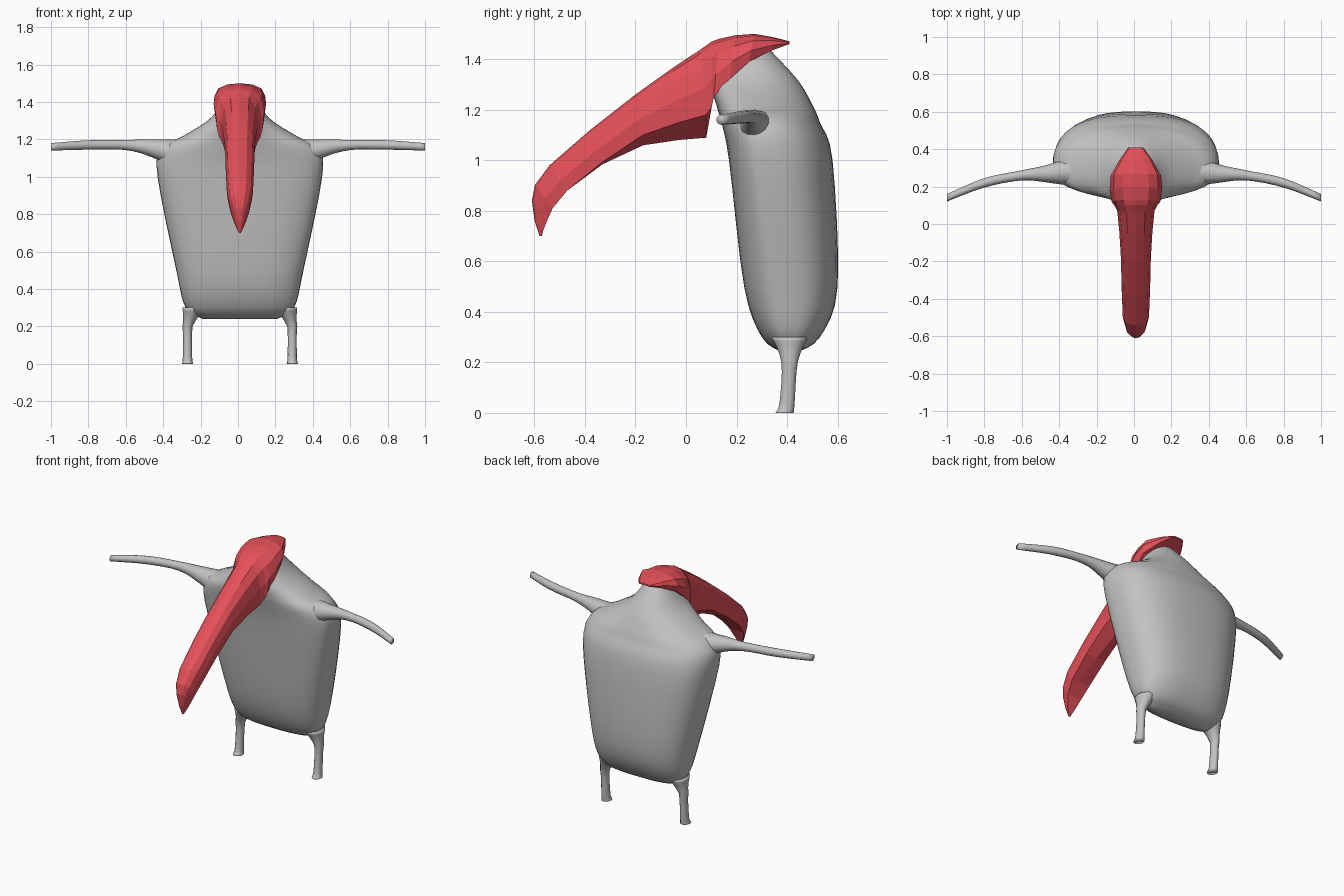
import bpy, bmesh
from math import sin, cos, tau
from mathutils import Vector

cube = bpy.data.objects.get("Cube")
if cube:
    bpy.data.objects.remove(cube)

CENTRE = 0.01  # centre line of body and beak


def material(name, red, green, blue):
    mat = bpy.data.materials.new(name)
    mat.use_nodes = True
    mat.diffuse_color = (red, green, blue, 1)
    shader = mat.node_tree.nodes["Principled BSDF"]
    shader.inputs["Base Color"].default_value = mat.diffuse_color
    return mat


GREY = material("light grey", 0.54, 0.54, 0.54)
RED = material("coral red", 0.78, 0.08, 0.1)


def spline(rows, steps):
    """Pass a smooth curve through rows of measurements and resample it."""
    rows = [Vector(row) for row in rows]
    result = []
    for i in range(len(rows) - 1):
        start, end = rows[i], rows[i + 1]
        before = rows[max(i - 1, 0)]
        after = rows[min(i + 2, len(rows) - 1)]
        leave, arrive = (end - before) / 2, (after - start) / 2
        for step in range(steps):
            t = step / steps
            ease = t * t * (3 - 2 * t)
            result.append(start.lerp(end, ease)
                          + leave * t * (1 - t) ** 2
                          - arrive * t * t * (1 - t))
    return result + [rows[-1]]


def loft(name, rings, mat, smooth=True):
    """Skin closed rings of points and cap both ends."""
    bm = bmesh.new()
    loops = [[bm.verts.new(point) for point in ring] for ring in rings]
    for lower, upper in zip(loops, loops[1:]):
        for i in range(len(lower)):
            bm.faces.new((lower[i - 1], lower[i], upper[i], upper[i - 1]))
    bm.faces.new(loops[0])
    bm.faces.new(loops[-1])
    bmesh.ops.recalc_face_normals(bm, faces=bm.faces)
    mesh = bpy.data.meshes.new(name)
    bm.to_mesh(mesh)
    bm.free()
    mesh.materials.append(mat)
    obj = bpy.data.objects.new(name, mesh)
    bpy.context.collection.objects.link(obj)
    if smooth:
        mesh.shade_smooth()


def circle(count):
    """Unit circle as pairs of cosine and sine."""
    return [(cos(tau * i / count), sin(tau * i / count)) for i in range(count)]


def squarer(value, exponent):
    return abs(value) ** exponent * (1 if value > 0 else -1)


def body_ring(z, width, front, back):
    """Rounded box section, widest nearer the front as it rises."""
    middle = 0.45 - 0.14 * z
    exponent = 0.75 + 0.6 * max(0, z - 1)
    ring = []
    for c, s in circle(40):
        depth = back - middle if s > 0 else middle - front
        ring.append((CENTRE + width * squarer(c, exponent),
                     middle + depth * squarer(s, exponent), z))
    return ring


# Body and head: height, half width, front, back
body = [
    (0.24, 0.2, 0.38, 0.44),
    (0.3, 0.29, 0.3, 0.53),
    (0.5, 0.34, 0.23, 0.6),
    (1, 0.44, 0.17, 0.58),
    (1.15, 0.42, 0.14, 0.53),
    (1.22, 0.3, 0.12, 0.5),
    (1.32, 0.15, 0.1, 0.44),
    (1.46, 0.06, 0.19, 0.31),
]
loft("body", [body_ring(*row) for row in spline(body, 4)], GREY)

# Arm: distance out, depth, height, radius
arm = [
    (0.25, 0.29, 1.1, 0.1),
    (0.45, 0.27, 1.15, 0.05),
    (0.6, 0.26, 1.17, 0.027),
    (0.8, 0.22, 1.17, 0.025),
    (1, 0.14, 1.16, 0.02),
]
# Leg: height, depth, radius
leg = [
    (0, 0.39, 0.03),
    (0.04, 0.4, 0.025),
    (0.2, 0.41, 0.027),
    (0.3, 0.41, 0.06),
]
for name, side in (("left", 1), ("right", -1)):
    loft(name + "_arm",
         [[(side * x, y + r * c, z + r * s) for c, s in circle(12)]
          for x, y, z, r in spline(arm, 4)], GREY)
    loft(name + "_leg",
         [[(CENTRE + side * (0.28 - max(0, z - 0.2) / 3) + r * c, y + 1.2 * r * s, z)
           for c, s in circle(12)]
          for z, y, r in spline(leg, 4)], GREY)


def beak_ring(crown_y, crown_z, edge_y, edge_z, width):
    """Arched section from crown to lower edges, with a keel under the beak."""
    crown = Vector((CENTRE, crown_y, crown_z))
    edge = Vector((CENTRE, edge_y, edge_z))
    keel = max(0, 0.075 + 0.2 * edge_y) if edge_y < 0.1 else 0
    arch = ((0.5, 0.06), (0.85, 0.25), (1, 0.6), (0.93, 1))
    sides = [[crown.lerp(edge, drop) + Vector((side * width * out, 0, 0))
              for out, drop in arch] for side in (1, -1)]
    return [crown, *sides[0], edge - Vector((0, 0, keel)), *reversed(sides[1])]


# Hood and beak: crown depth and height, edge depth and height, half width
beak = [
    (0.41, 1.47, 0.41, 1.46, 0.04),
    (0.27, 1.5, 0.25, 1.39, 0.135),
    (0.13, 1.48, 0.11, 1.25, 0.13),
    (0.06, 1.44, 0.08, 1.18, 0.1),
    (-0.2, 1.26, -0.17, 1.1, 0.08),
    (-0.54, 0.98, -0.47, 0.88, 0.07),
    (-0.61, 0.84, -0.55, 0.76, 0.035),
    (-0.58, 0.7, -0.57, 0.7, 0.005),
]
loft("hood_and_beak", [beak_ring(*row) for row in spline(beak, 2)], RED, smooth=False)
